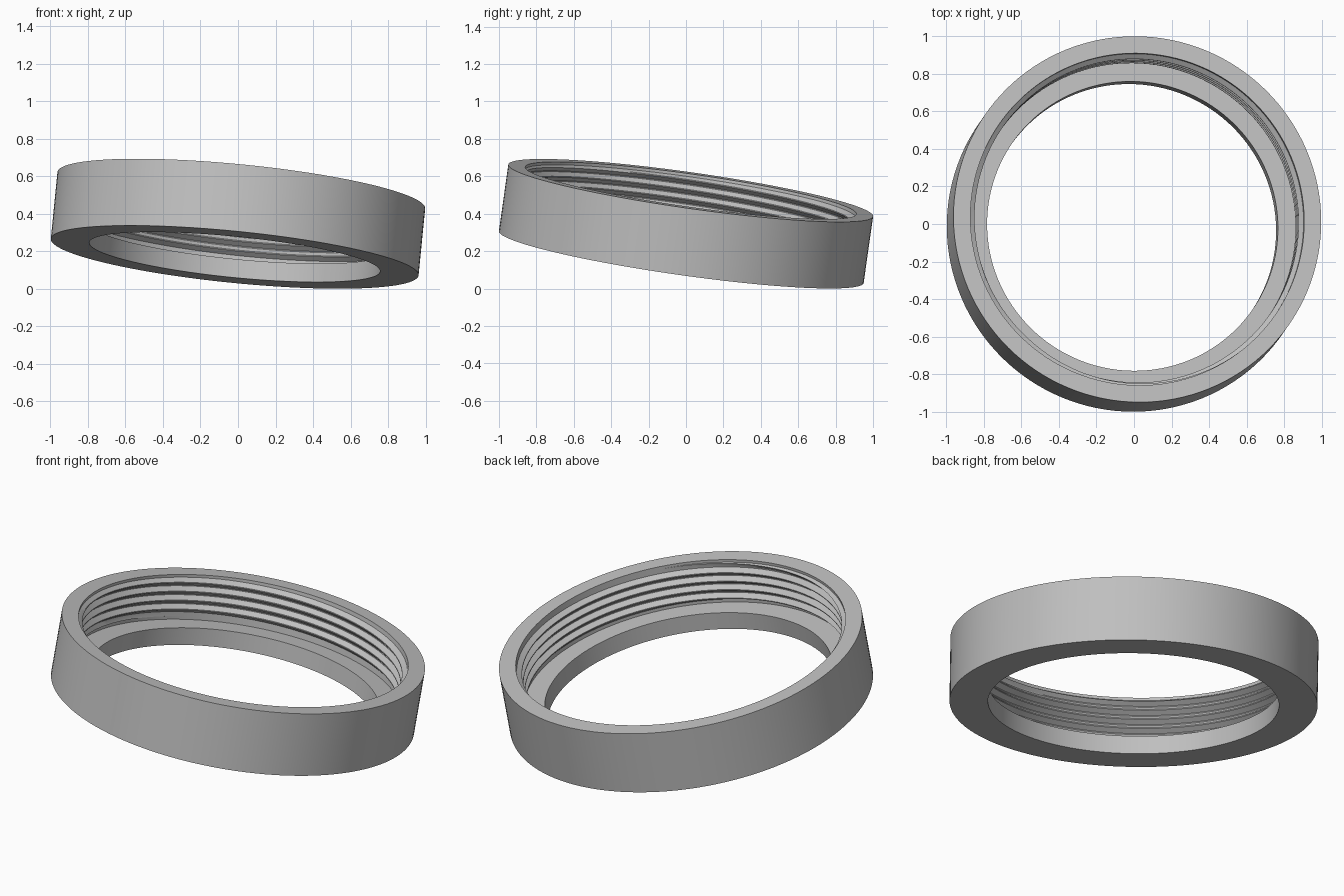
import bpy, bmesh, math
from mathutils import Vector, Matrix

if "Cube" in bpy.data.objects:
    bpy.data.objects.remove(bpy.data.objects["Cube"])

SEG = 128
R_OUT, R_BORE, R_CREST, R_LIP = 0.985, 0.894, 0.869, 0.779
H, LIP = 0.361, 0.10
LO, HI = 0.118, 0.345            # threaded zone of the bore
PITCH = 0.052

# Axis of the tilted ring
axis = Vector((0.098, 0.14, 0.985)).normalized()
tilt = Vector((0, 0, 1)).rotation_difference(axis).to_matrix().to_4x4()
place = Matrix.Translation((0, 0, 0.3465)) @ tilt @ Matrix.Translation((0, 0, -H / 2))

grey = bpy.data.materials.new("grey")
grey.diffuse_color = (0.53, 0.53, 0.53, 1)
grey.use_nodes = True
grey.node_tree.nodes["Principled BSDF"].inputs["Base Color"].default_value = grey.diffuse_color


def finish(name, bm):
    mesh = bpy.data.meshes.new(name)
    bm.to_mesh(mesh)
    bm.free()
    mesh.transform(place)
    mesh.materials.append(grey)
    obj = bpy.data.objects.new(name, mesh)
    bpy.context.collection.objects.link(obj)
    bpy.ops.object.select_all(action='DESELECT')
    obj.select_set(True)
    bpy.context.view_layer.objects.active = obj
    bpy.ops.object.shade_smooth_by_angle(angle=math.radians(25))


def grid(bm, rows):
    """Skin consecutive rows of points, facing the ring's axis side first."""
    vs = [[bm.verts.new(p) for p in row] for row in rows]
    for a, b in zip(vs, vs[1:]):
        for i in range(len(a) - 1):
            bm.faces.new((a[i], a[i + 1], b[i + 1], b[i]))


def polar(r, ang, z):
    return (r * math.cos(ang), r * math.sin(ang), z)


# Ring body: outer wall, rims, lip and plain ends of the bore
profile = [(R_BORE, LO), (R_BORE, LIP), (R_LIP, LIP), (R_LIP, 0),
           (R_OUT, 0), (R_OUT, H), (R_BORE, H), (R_BORE, HI)]
bm = bmesh.new()
grid(bm, [[polar(r, 2 * math.pi * i / SEG, z) for r, z in profile] for i in range(SEG + 1)])
bmesh.ops.remove_doubles(bm, verts=bm.verts, dist=1e-5)
bmesh.ops.reverse_faces(bm, faces=bm.faces)
if sum(f.normal.z * f.calc_area() for f in bm.faces if f.calc_center_median().z > H - 0.001) < 0:
    bmesh.ops.reverse_faces(bm, faces=bm.faces)
bm.normal_update()
if any(f.normal.z < -0.9 for f in bm.faces if f.calc_center_median().z > H - 0.001):
    bmesh.ops.reverse_faces(bm, faces=bm.faces)
finish("ring_body", bm)

# Internal screw thread: one tooth section swept along a helix, fading at both ends
tooth = [(0.0, 0), (0.10, 0), (0.50, 1), (0.60, 1), (1.0, 0)]
turns = math.ceil((HI - LO) / PITCH) + 1
bm = bmesh.new()
rows = []
for i in range(turns * SEG + 1):
    ang = 2 * math.pi * i / SEG
    row = []
    for t, k in tooth:
        z = LO + PITCH * (i / SEG - 1 + t)
        fade = max(0, min(1, (z - LO) / 0.012, (HI - z) / 0.012))
        row.append(polar(R_BORE - (R_BORE - R_CREST) * k * fade, ang, max(LO, min(HI, z))))
    rows.append(row)
grid(bm, rows)
bmesh.ops.remove_doubles(bm, verts=bm.verts, dist=1e-5)
bmesh.ops.dissolve_degenerate(bm, edges=bm.edges, dist=1e-5)
bm.normal_update()
# Thread faces look towards the axis
for f in bm.faces:
    c = f.calc_center_median()
    if f.normal.x * c.x + f.normal.y * c.y > 0:
        f.normal_flip()
finish("inner_thread", bm)
